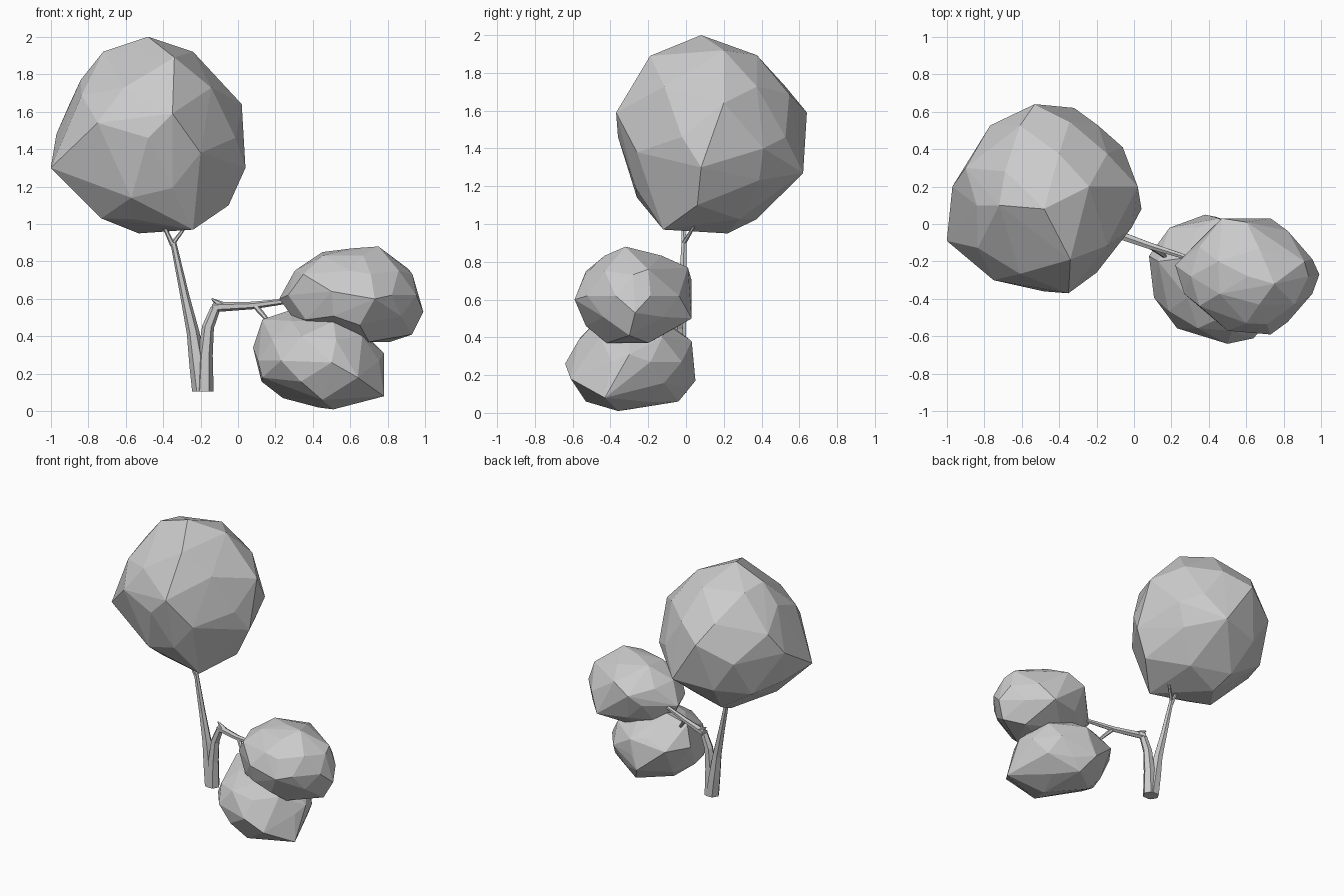
import bpy
import bmesh
import math
from mathutils import Vector

default_cube = bpy.data.objects.get("Cube")
if default_cube:
    bpy.data.objects.remove(default_cube, do_unlink=True)

# One plain grey covers the whole tree
grey = bpy.data.materials.new("plain_grey")
grey.use_nodes = True
GREY_COLOR = (0.6, 0.6, 0.6, 1)
grey.diffuse_color = GREY_COLOR
grey.node_tree.nodes["Principled BSDF"].inputs["Base Color"].default_value = GREY_COLOR


def finish(bm, name):
    """Turn a bmesh into a flat shaded object with outward normals."""
    bmesh.ops.recalc_face_normals(bm, faces=bm.faces)
    mesh = bpy.data.meshes.new(name)
    bm.to_mesh(mesh)
    bm.free()
    mesh.materials.append(grey)
    obj = bpy.data.objects.new(name, mesh)
    bpy.context.collection.objects.link(obj)
    return obj


def foliage(name, center, radii, corners):
    """Faceted ellipsoid whose nearest vertices are pulled out to corner points."""
    center, radii = Vector(center), Vector(radii)
    bm = bmesh.new()
    bmesh.ops.create_icosphere(bm, subdivisions=2, radius=1)
    free = list(bm.verts)
    targets = []
    for corner in corners:
        offset = Vector(corner) - center
        direction = Vector([o / r for o, r in zip(offset, radii)]).normalized()
        nearest = max(free, key=lambda v: v.co.normalized().dot(direction))
        free.remove(nearest)
        targets.append((nearest, Vector(corner)))
    for vert in bm.verts:
        vert.co = center + vert.co * radii
    for vert, corner in targets:
        vert.co = corner
    # Keep only the outer shell so the facets stay crisp
    hull = bmesh.ops.convex_hull(bm, input=bm.verts)
    inner = {g for g in hull["geom_interior"] + hull["geom_unused"]
             if isinstance(g, bmesh.types.BMVert)}
    bmesh.ops.delete(bm, geom=list(inner), context="VERTS")
    keep = {g for g in hull["geom"] if g.is_valid and isinstance(g, bmesh.types.BMFace)}
    stray = [f for f in bm.faces if f not in keep]
    bmesh.ops.delete(bm, geom=stray, context="FACES")
    return finish(bm, name)


def limb(name, path, sides=6):
    """Tapered tube along a path of (position, radius) pairs."""
    bm = bmesh.new()
    points = [Vector(p) for p, _ in path]
    rings = []
    for i, (_, radius) in enumerate(path):
        before, after = points[max(i - 1, 0)], points[min(i + 1, len(points) - 1)]
        along = (after - before).normalized()
        if i == 0 and along.z > 0.9:
            along = Vector((0, 0, 1))
        side = along.cross(Vector((0, 1, 0))).normalized()
        up = along.cross(side)
        ring = []
        for k in range(sides):
            angle = math.tau * k / sides
            spoke = side * math.cos(angle) + up * math.sin(angle)
            ring.append(bm.verts.new(points[i] + spoke * radius))
        rings.append(ring)
    for low, high in zip(rings, rings[1:]):
        for k in range(sides):
            n = (k + 1) % sides
            bm.faces.new((low[k], low[n], high[n], high[k]))
    bm.faces.new(rings[0][::-1])
    bm.faces.new(rings[-1])
    return finish(bm, name)


# Large round canopy on the tall limb
foliage("tall_canopy", (-0.48, 0.13, 1.46), (0.49, 0.49, 0.51), [
    (-0.48, 0.08, 2), (-0.24, 0.2, 1.92), (-0.72, 0.1, 1.92),
    (0.02, 0.2, 1.64), (0.04, 0.08, 1.3), (-0.24, -0.12, 0.97),
    (-0.53, 0.22, 0.95), (-0.73, -0.05, 1.03), (-1, -0.09, 1.3),
    (-0.97, 0.2, 1.48), (-0.9, 0.3, 1.64), (-0.84, 0.1, 1.77),
    (-0.35, -0.37, 1.59), (-0.75, -0.3, 1.54), (-0.34, -0.19, 1.89),
    (-0.53, 0.64, 1.59), (-0.32, 0.62, 1.27), (-0.06, 0.41, 1.4),
    (-0.57, -0.26, 1.14), (-0.05, 0.06, 1.1), (-0.2, -0.26, 1.38)])

# Upper bush at the end of the side branch
foliage("upper_bush", (0.61, -0.28, 0.62), (0.36, 0.3, 0.25), [
    (0.22, -0.22, 0.6), (0.45, -0.2, 0.85), (0.75, -0.32, 0.88),
    (0.91, -0.2, 0.76), (0.99, -0.27, 0.53), (0.93, -0.3, 0.41),
    (0.73, -0.59, 0.6), (0.5, -0.57, 0.64), (0.47, 0.03, 0.7),
    (0.73, 0.03, 0.5), (0.81, -0.2, 0.37), (0.7, -0.42, 0.37),
    (0.6, -0.53, 0.75), (0.6, 0.01, 0.77), (0.65, -0.53, 0.46)])

# Lower bush hanging under the branch
foliage("lower_bush", (0.43, -0.29, 0.27), (0.34, 0.33, 0.25), [
    (0.08, -0.17, 0.34), (0.13, -0.2, 0.49), (0.28, -0.18, 0.54),
    (0.51, -0.48, 0.48), (0.78, -0.3, 0.31), (0.78, -0.43, 0.08),
    (0.51, -0.36, 0.01), (0.24, -0.2, 0.07), (0.13, -0.4, 0.18),
    (0.5, -0.64, 0.26), (0.64, -0.61, 0.18), (0.38, 0.05, 0.17),
    (0.45, 0.03, 0.38), (0.45, -0.53, 0.06), (0.45, -0.04, 0.06),
    (0.19, -0.02, 0.33)])

# Forked trunk: a tall limb and a short limb sharing one base
limb("tall_limb", [((-0.195, -0.04, 0.105), 0.05), ((-0.215, -0.035, 0.25), 0.045),
                   ((-0.24, -0.03, 0.42), 0.034), ((-0.285, -0.02, 0.62), 0.024),
                   ((-0.345, -0.01, 0.9), 0.016)])
limb("short_limb", [((-0.18, -0.045, 0.105), 0.05), ((-0.175, -0.045, 0.3), 0.04),
                    ((-0.16, -0.045, 0.45), 0.032), ((-0.12, -0.045, 0.55), 0.026)])

# Twigs under the large canopy
limb("canopy_twig_right", [((-0.345, -0.01, 0.88), 0.016), ((-0.41, -0.015, 1.02), 0.009)])
limb("canopy_twig_left", [((-0.345, -0.01, 0.9), 0.012), ((-0.27, 0.05, 1), 0.007)])

# Side branch with its stub and hanging twig
limb("side_branch", [((-0.13, -0.04, 0.555), 0.026), ((0.08, -0.115, 0.565), 0.02),
                     ((0.35, -0.2, 0.6), 0.012)])
limb("branch_stub", [((-0.08, -0.055, 0.56), 0.024), ((-0.14, -0.04, 0.6), 0.005)])
limb("hanging_twig", [((0.09, -0.12, 0.565), 0.016), ((0.19, -0.19, 0.45), 0.009)])
